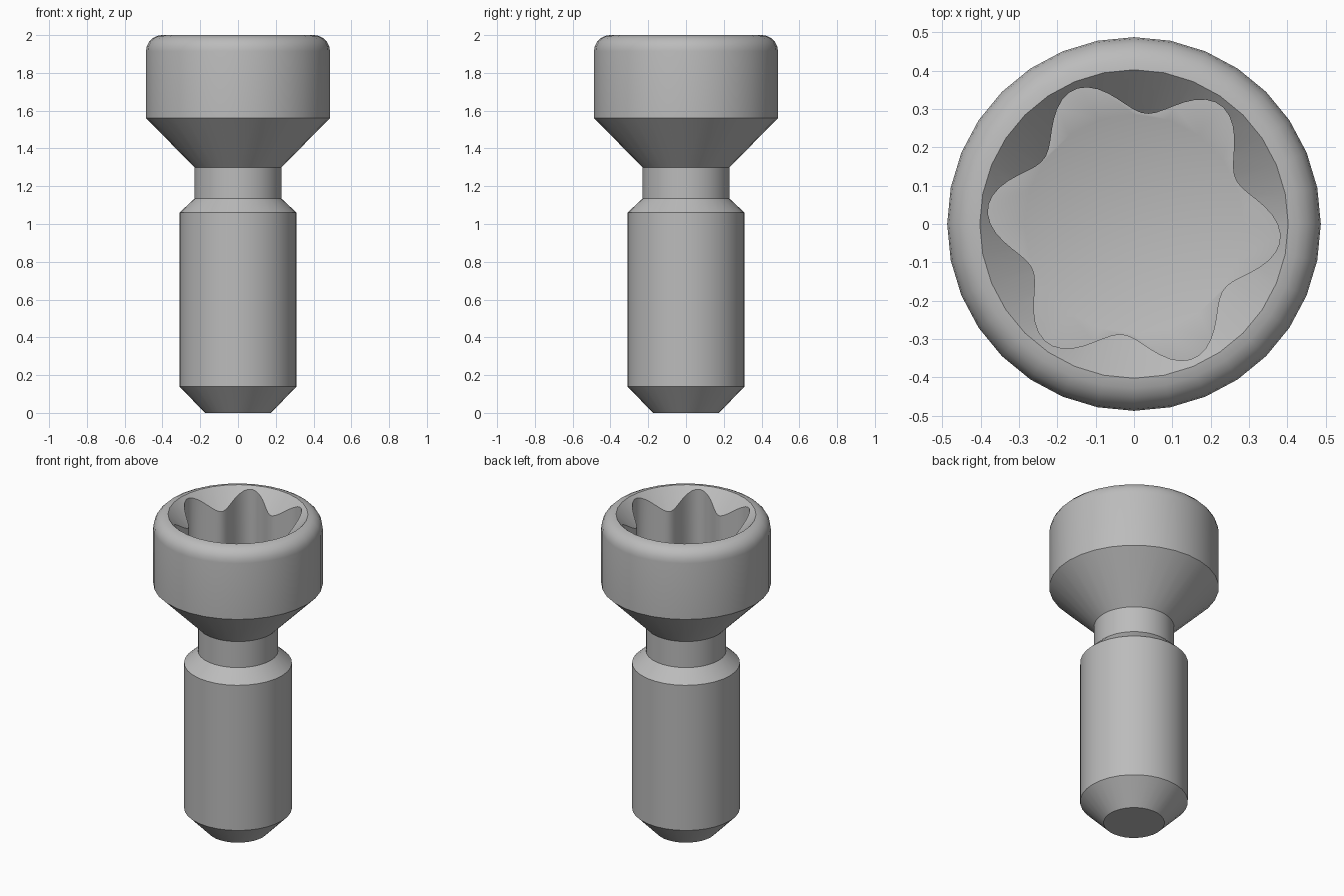
import bpy, bmesh
from math import cos, sin, pi, radians

cube = bpy.data.objects.get("Cube")
if cube:
    bpy.data.objects.remove(cube)

SIDES, LOBE_SIDES, TIP_SIDES = 32, 96, 20
RIM, FILLET = 0.40, 0.085
FLOOR, TIP = 1.62, 1.46

steel = bpy.data.materials.new("grey steel")
steel.use_nodes = True
colour = (0.5, 0.5, 0.5, 1)
steel.diffuse_color = colour
steel.node_tree.nodes["Principled BSDF"].inputs["Base Color"].default_value = colour

bm = bmesh.new()


def ring(n, radius, height):
    """Closed loop of n points; radius and height are functions of the angle."""
    verts = []
    for i in range(n):
        a = 2 * pi * i / n
        r = radius(a)
        verts.append(bm.verts.new((r * cos(a), r * sin(a), height(r))))
    return verts


def circle(n, r, z):
    return ring(n, lambda a: r, lambda _: z)


def bridge(low, high):
    """Join two loops that may differ in point count."""
    n, na, nb = max(len(low), len(high)), len(low), len(high)
    for k in range(n):
        a0, a1 = k * na // n % na, (k + 1) * na // n % na
        b0, b1 = k * nb // n % nb, (k + 1) * nb // n % nb
        corners = [low[a0], low[a1], high[b1], high[b0]]
        bm.faces.new(list(dict.fromkeys(corners)))


def lobe(a):
    return 0.336 + 0.047 * cos(6 * (a + radians(6)))


# Outer body: pointed shank, neck, conical underside, head with rounded rim
profile = [(0.175, 0), (0.31, 0.14), (0.31, 1.06), (0.23, 1.135),
           (0.23, 1.30), (0.487, 1.56)]
for i in range(6):
    t = i / 5 * pi / 2
    profile.append((RIM + 0.002 + FILLET * cos(t), 2 - FILLET + FILLET * sin(t)))
loops = [circle(SIDES, r, z) for r, z in profile]
bm.faces.new(loops[0][::-1])

# Six-lobed socket: countersink, straight walls, flat floor and drill point
loops.append(ring(LOBE_SIDES, lobe, lambda r: 2 - (RIM - r)))
loops.append(ring(LOBE_SIDES, lobe, lambda r: FLOOR))
loops.append(circle(TIP_SIDES, 0.286, FLOOR))
for low, high in zip(loops, loops[1:]):
    bridge(low, high)
tip = bm.verts.new((0, 0, TIP))
last = loops[-1]
for i in range(TIP_SIDES):
    bm.faces.new((last[i], last[(i + 1) % TIP_SIDES], tip))

bmesh.ops.recalc_face_normals(bm, faces=bm.faces)
mesh = bpy.data.meshes.new("socket_screw")
bm.to_mesh(mesh)
bm.free()
mesh.materials.append(steel)
screw = bpy.data.objects.new("socket_screw", mesh)
bpy.context.collection.objects.link(screw)

bpy.ops.object.select_all(action="DESELECT")
screw.select_set(True)
bpy.context.view_layer.objects.active = screw
bpy.ops.object.shade_smooth_by_angle(angle=radians(30))
